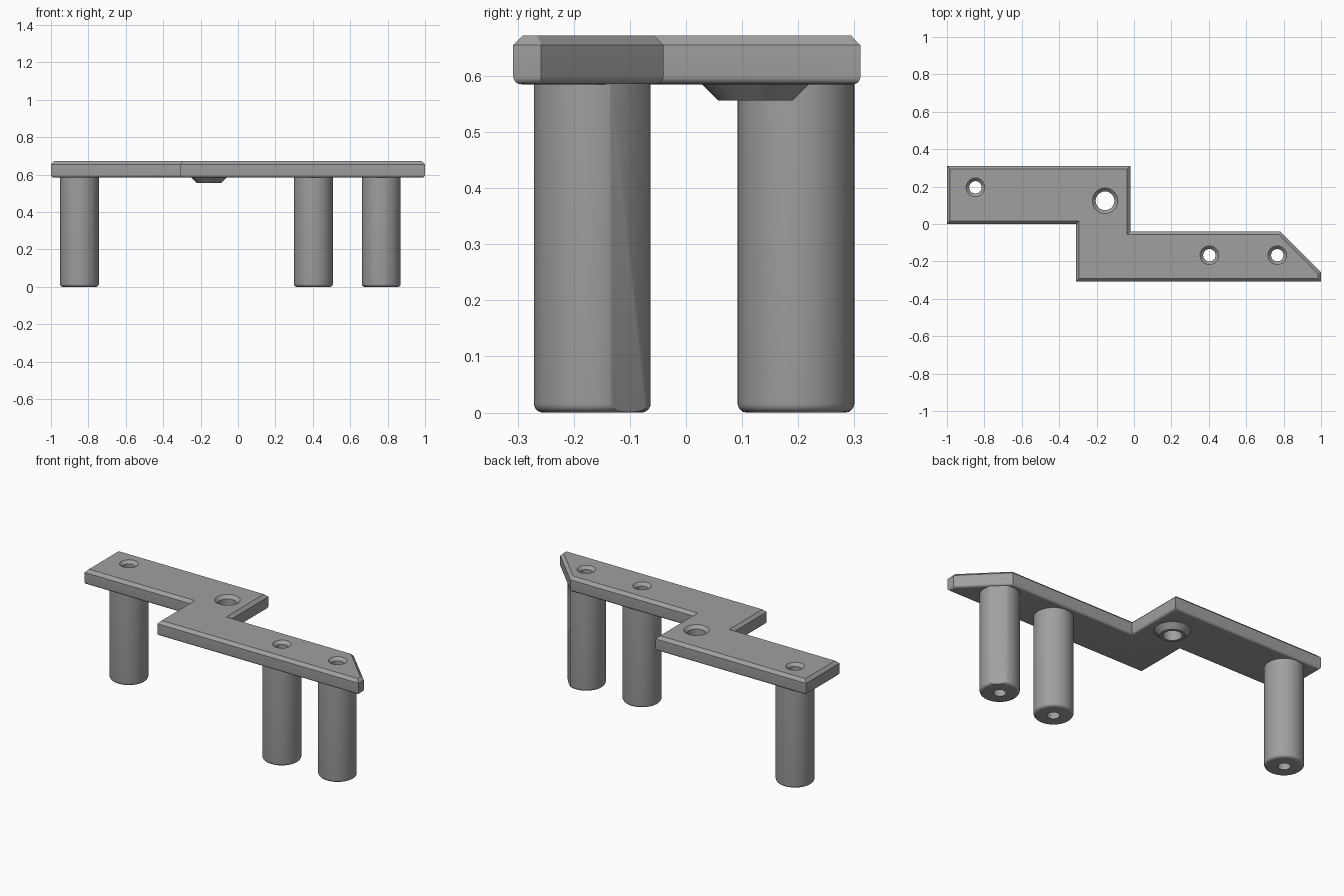
import bpy, bmesh, math
from mathutils import Vector

if "Cube" in bpy.data.objects:
    bpy.data.objects.remove(bpy.data.objects["Cube"])

BOTTOM, TOP = 0.585, 0.672
LEG_R = 0.104
SEGS = 64

grey = bpy.data.materials.new("plain grey")
grey.diffuse_color = (0.35, 0.35, 0.35, 1)
grey.use_nodes = True
grey.node_tree.nodes["Principled BSDF"].inputs["Base Color"].default_value = grey.diffuse_color


def make_object(name, bm):
    bmesh.ops.recalc_face_normals(bm, faces=bm.faces)
    mesh = bpy.data.meshes.new(name)
    bm.to_mesh(mesh)
    bm.free()
    mesh.materials.append(grey)
    obj = bpy.data.objects.new(name, mesh)
    bpy.context.collection.objects.link(obj)
    return obj


def loft(bm, rings):
    """Skin a stack of equal-length rings and cap both ends."""
    loops = [[bm.verts.new(p) for p in ring] for ring in rings]
    n = len(loops[0])
    for a, b in zip(loops, loops[1:]):
        for i in range(n):
            j = (i + 1) % n
            bm.faces.new((a[i], a[j], b[j], b[i]))
    bm.faces.new(loops[0][::-1])
    bm.faces.new(loops[-1])


def turned(name, centre, profile, flat=None):
    """Turn (radius, z) pairs about a vertical axis, with an optional flat on the diagonal."""
    bm = bmesh.new()
    ang = [2 * math.pi * i / SEGS for i in range(SEGS)]
    loft(bm, [[(centre[0] + r * math.cos(a), centre[1] + r * math.sin(a), z) for a in ang]
              for r, z in profile])
    if flat:
        normal = Vector((1, 1, 0)).normalized()
        cut = bmesh.ops.bisect_plane(bm, geom=bm.verts[:] + bm.edges[:] + bm.faces[:],
                                     plane_co=Vector((*centre, 0)) + normal * flat,
                                     plane_no=normal, clear_outer=True)
        edges = [e for e in cut["geom_cut"] if isinstance(e, bmesh.types.BMEdge)]
        bmesh.ops.holes_fill(bm, edges=edges, sides=0)
    return make_object(name, bm)


def inset(points, d):
    """Move every side of a counter-clockwise outline inwards by d."""
    result = []
    for i, p in enumerate(points):
        p, a, b = Vector(p), Vector(points[i - 1]), Vector(points[(i + 1) % len(points)])
        u, v = (p - a).normalized(), (b - p).normalized()
        n1, n2 = Vector((-u.y, u.x)), Vector((-v.y, v.x))
        result.append(p + (n1 + n2) * d / (1 + n1.dot(n2)))
    return result


def quarter(radius, steps=5):
    """Inset and height pairs of a rounded lower edge."""
    return [(radius * (1 - math.sin(t)), radius * (1 - math.cos(t)))
            for t in [math.pi / 2 * i / steps for i in range(steps + 1)]]


def boolean(target, tool, operation):
    mod = target.modifiers.new(operation.lower(), "BOOLEAN")
    mod.operation, mod.object, mod.solver = operation, tool, "EXACT"
    bpy.context.view_layer.objects.active = target
    bpy.ops.object.modifier_apply(modifier=mod.name)
    bpy.data.objects.remove(tool)


# Stepped plate: rounded lower edge, chamfered upper edge
outline = [(-1, 0), (-0.31, 0), (-0.31, -0.308), (1, -0.308), (1, -0.258),
           (0.782, -0.04), (-0.02, -0.04), (-0.02, 0.311), (-1, 0.311)]
layers = [(d, BOTTOM + h) for d, h in quarter(0.014)] + [(0, TOP - 0.017), (0.017, TOP)]
bm = bmesh.new()
loft(bm, [[(p.x, p.y, z) for p in inset(outline, d)] for d, z in layers])
plate = make_object("stepped_plate", bm)

# Legs, the end one flattened beside the diagonal corner
legs = [((-0.848, 0.196), None), ((0.403, -0.167), None), ((0.766, -0.167), 0.093)]
leg_profile = [(LEG_R - d, h) for d, h in quarter(0.016)] + [(LEG_R, 0.63)]
for centre, flat in legs:
    boolean(plate, turned("leg", centre, leg_profile, flat), "UNION")

# Tapered boss below the plate
boss_centre = (-0.155, 0.124)
boolean(plate, turned("boss", boss_centre, [(0.066, 0.556), (0.095, BOTTOM), (0.095, 0.62)]),
        "UNION")

# Countersunk through holes
holes = [(centre, 0.033, 0.05) for centre, _ in legs] + [(boss_centre, 0.05, 0.068)]
for centre, r, wide in holes:
    depth = wide - r
    profile = [(r, -0.1), (r, TOP - depth), (wide, TOP), (wide, TOP + 0.1)]
    boolean(plate, turned("hole_cutter", centre, profile), "DIFFERENCE")

plate.name = "stepped_plate_with_legs"
bpy.ops.object.select_all(action="DESELECT")
plate.select_set(True)
bpy.context.view_layer.objects.active = plate
bpy.ops.object.shade_smooth_by_angle(angle=math.radians(30))
